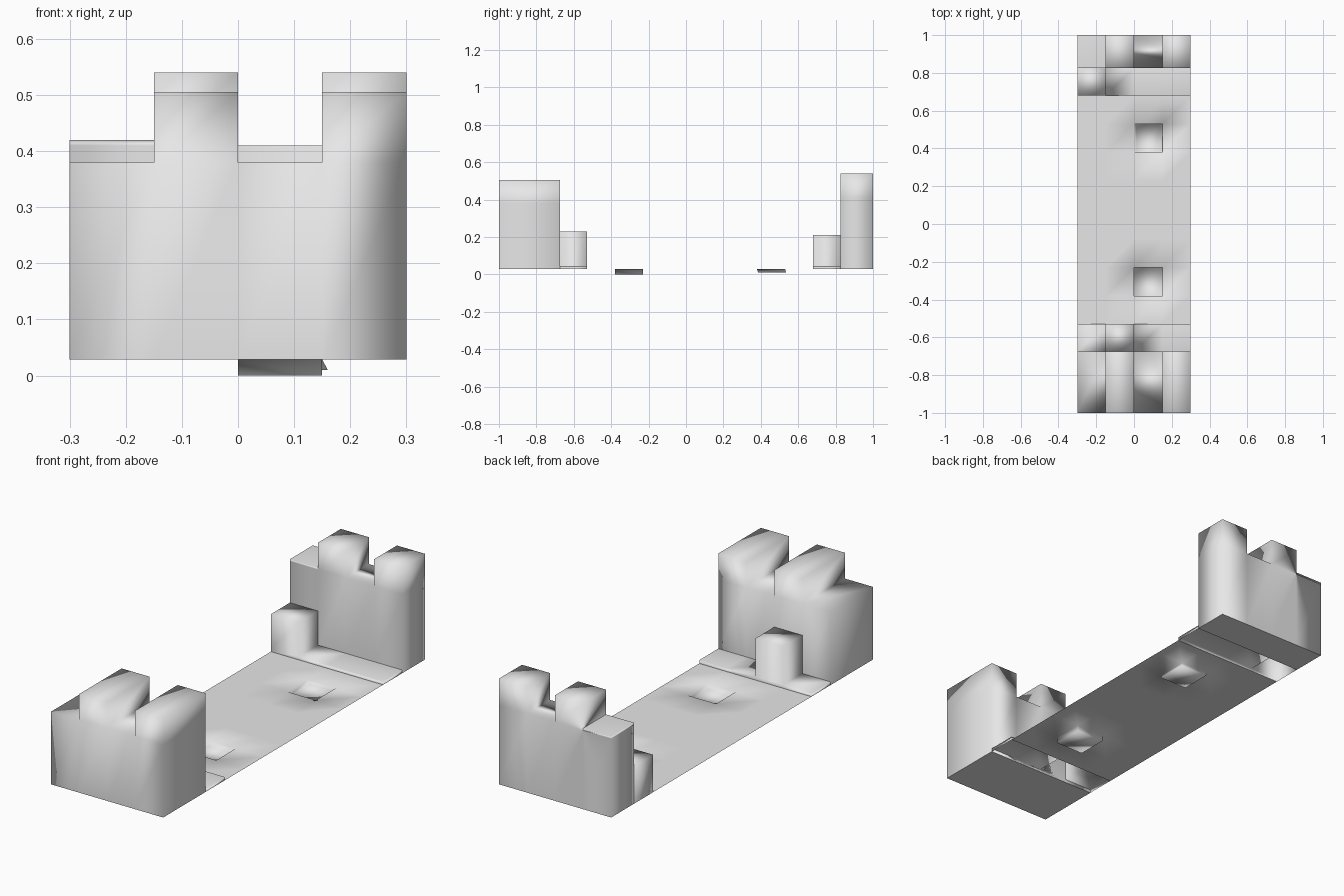
import bpy, bmesh
from mathutils import Vector

cube = bpy.data.objects.get("Cube")
if cube:
    bpy.data.objects.remove(cube, do_unlink=True)

COLUMNS = [-0.3, -0.15, 0, 0.15, 0.3]
DECK_Z = 0.0285

stone = bpy.data.materials.new("grey_stone")
stone.use_nodes = True
stone.diffuse_color = (0.8, 0.8, 0.8, 1)
stone.node_tree.nodes["Principled BSDF"].inputs["Base Color"].default_value = (0.8, 0.8, 0.8, 1)


def sheet(bm, rows, z):
    """Flat grid of cells, returned as cells[row][column]."""
    verts = [[bm.verts.new((x, y, z)) for x in COLUMNS] for y in rows]
    return [[bm.faces.new((a[i], a[i + 1], b[i + 1], b[i]))
             for i in range(len(COLUMNS) - 1)] for a, b in zip(verts, verts[1:])]


def push_cell(bm, face, offset):
    """Move one cell along the offset, adding its side walls."""
    low = list(face.verts)
    high = [bm.verts.new(v.co + Vector(offset)) for v in low]
    bm.faces.remove(face)
    for i in range(len(low)):
        bm.faces.new((low[i - 1], low[i], high[i], high[i - 1]))
    bm.faces.new(high)


def skirt(bm, z):
    """Drop walls from the outer border down to z."""
    border = [e.link_loops[0] for e in bm.edges if e.is_boundary]
    pairs = [(l.vert, l.link_loop_next.vert) for l in border]
    foot = {a: bm.verts.new((a.co.x, a.co.y, z)) for a, b in pairs}
    for a, b in pairs:
        bm.faces.new((b, a, foot[a], foot[b]))


def finish(bm, name, weighted=True):
    mesh = bpy.data.meshes.new(name)
    bm.to_mesh(mesh)
    bm.free()
    mesh.materials.append(stone)
    for p in mesh.polygons:
        p.use_smooth = True
    obj = bpy.data.objects.new(name, mesh)
    bpy.context.scene.collection.objects.link(obj)
    if weighted:
        mod = obj.modifiers.new("soft_faces", 'WEIGHTED_NORMAL')
        mod.mode = 'FACE_AREA'


def block(name, y0, y1, top, raised, floor):
    """Slab one cell deep, with chosen columns raised to given heights."""
    bm = bmesh.new()
    cells = sheet(bm, [y0, y1], top)[0]
    skirt(bm, DECK_Z)
    for column, height in raised.items():
        push_cell(bm, cells[column], (0, 0, height - top))
    if floor:
        x = COLUMNS[-1]
        bm.faces.new([bm.verts.new((px, py, DECK_Z))
                      for px, py in ((-x, y0), (-x, y1), (x, y1), (x, y0))])
    finish(bm, name)


# Thin deck with two shallow square pits
bm = bmesh.new()
cells = sheet(bm, [-0.53, -0.38, -0.23, -0.08, 0.07, 0.225, 0.38, 0.53, 0.68], DECK_Z)
push_cell(bm, cells[1][2], (0, 0, -DECK_Z))
push_cell(bm, cells[6][2], (0.01, 0.005, -0.0185))
finish(bm, "deck", weighted=False)

# End walls with raised battlements
block("front_wall", -1, -0.675, 0.38, {1: 0.505, 3: 0.505}, True)
block("back_wall", 0.825, 1, 0.41, {0: 0.42, 1: 0.54, 3: 0.54}, True)

# Low hollow steps, each with one small post
block("front_step", -0.675, -0.53, 0.045, {1: 0.23}, False)
block("back_step", 0.68, 0.825, 0.045, {0: 0.21}, False)
